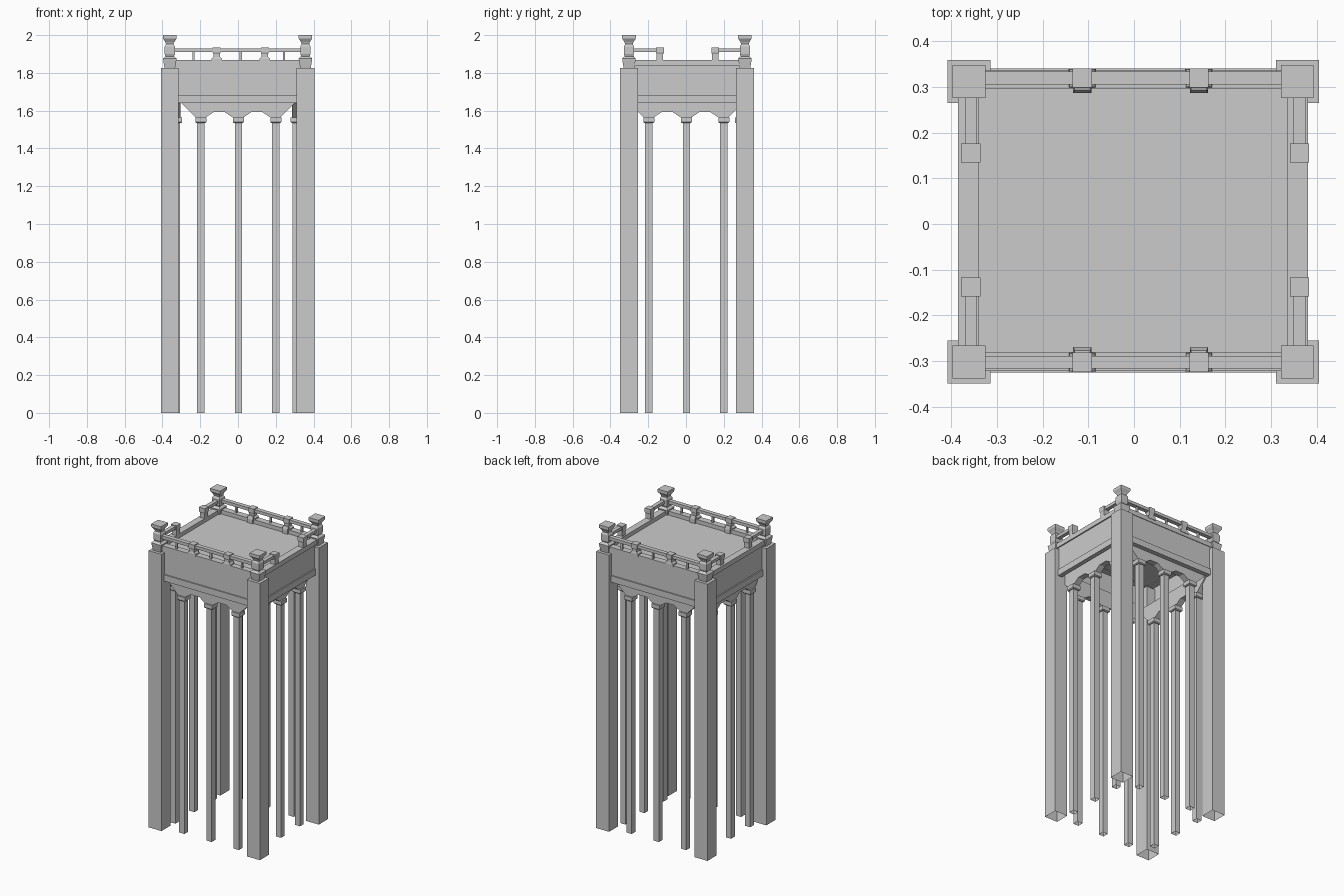
import bpy, bmesh
from mathutils import Vector

cube = bpy.data.objects.get("Cube")
if cube:
    bpy.data.objects.remove(cube)

stone = bpy.data.materials.new("grey_stone")
stone.use_nodes = True
GREY = (0.6, 0.6, 0.6, 1)
stone.diffuse_color = GREY
stone.node_tree.nodes["Principled BSDF"].inputs["Base Color"].default_value = GREY


def finish(name, bm):
    bmesh.ops.recalc_face_normals(bm, faces=bm.faces)
    mesh = bpy.data.meshes.new(name)
    bm.to_mesh(mesh)
    bm.free()
    mesh.materials.append(stone)
    ob = bpy.data.objects.new(name, mesh)
    bpy.context.collection.objects.link(ob)
    return ob


def stack(name, x, y, rings, open_bottom=False):
    """Square turned shape: rings are (height, half x, half y)."""
    bm = bmesh.new()
    loops = []
    for z, hx, hy in rings:
        loops.append([bm.verts.new((x + sx * hx, y + sy * hy, z))
                      for sx, sy in ((-1, -1), (1, -1), (1, 1), (-1, 1))])
    for low, high in zip(loops, loops[1:]):
        for i in range(4):
            j = (i + 1) % 4
            bm.faces.new((low[i], low[j], high[j], high[i]))
    bm.faces.new(loops[-1])
    bm.normal_update()
    bottom = None if open_bottom else bm.faces.new(loops[0][::-1])
    return finish(name, bm)


def box(name, x, y, z, open_bottom=False):
    """Box from (low, high) pairs on each axis."""
    hx, hy = (x[1] - x[0]) / 2, (y[1] - y[0]) / 2
    return stack(name, sum(x) / 2, sum(y) / 2,
                 [(z[0], hx, hy), (z[1], hx, hy)], open_bottom)


def valance(name, along_x, offset, thick=0.04):
    """Flat board with chamfered arches cut into its lower edge."""
    half = [(0.03, 1.565), (0.07, 1.592), (0.13, 1.592), (0.17, 1.565),
            (0.225, 1.565), (0.3, 1.64), (0.3, 1.68)]
    outline = [(-t, z) for t, z in reversed(half)] + half
    bm = bmesh.new()
    side = offset - thick / 2
    verts = [bm.verts.new((t, side, z) if along_x else (side, t, z)) for t, z in outline]
    face = bm.faces.new(verts)
    new = bmesh.ops.extrude_face_region(bm, geom=[face])["geom"]
    move = Vector((0, thick, 0)) if along_x else Vector((thick, 0, 0))
    bmesh.ops.translate(bm, vec=move, verts=[v for v in new if isinstance(v, bmesh.types.BMVert)])
    return finish(name, bm)


# Outer limits of the upper room
X0, X1, Y0, Y1 = -0.385, 0.381, -0.325, 0.34
DECK, CURB = 1.842, 1.868

# Room shell, open below
box("room_walls", (X0 + 0.008, X1 - 0.008), (Y0 + 0.008, Y1 - 0.008), (1.645, DECK), True)

# Ledge around the foot of the walls and curb around the deck
for label, width, z in (("ledge", 0.03, (1.64, 1.682)), ("curb", 0.045, (DECK - 0.005, CURB))):
    inset = 0.004 if label == "curb" else 0
    box("front_" + label, (X0, X1), (Y0 + inset, Y0 + width), z)
    box("back_" + label, (X0, X1), (Y1 - width, Y1 - inset), z)
    box("right_" + label, (X0, X0 + width), (Y0 + width, Y1 - width), z)
    box("left_" + label, (X1 - width, X1), (Y0 + width, Y1 - width), z)

# Corner posts with a capped finial on each
finial = [(1.82, 0.027), (1.862, 0.034), (1.876, 0.036), (1.888, 0.022), (1.9, 0.027),
          (1.94, 0.027), (1.952, 0.02), (1.964, 0.024), (1.982, 0.036), (2.0, 0.036)]
for sx, side in ((-1, "right"), (1, "left")):
    for sy, end in ((-1, "front"), (1, "back")):
        x, y = -0.002 + sx * 0.359, 0.005 + sy * 0.307
        stack(f"{end}_{side}_post", x, y,
              [(0, 0.047, 0.047), (1.825, 0.047, 0.047)], True)
        stack(f"{end}_{side}_finial", x, y, [(z, h, h) for z, h in finial])

# Slim columns with capitals, three under each arched board
BOARDS = (("front", True, -0.285), ("back", True, 0.288),
          ("right", False, -0.325), ("left", False, 0.307))
for side, along_x, offset in BOARDS:
    valance(side + "_valance", along_x, offset)
    for t in (-0.197, 0.002, 0.2):
        x, y = (t, offset) if along_x else (offset, t)
        stack(side + "_column", x, y, [(0, 0.019, 0.019), (1.54, 0.019, 0.019)], True)
        stack(side + "_capital", x, y,
              [(1.535, 0.024, 0.024), (1.54, 0.029, 0.029), (1.565, 0.029, 0.029)])

# Long railings with flared newels and thin balusters
RAIL = (1.91, 1.93)
for side, y in (("front", -0.3025), ("back", 0.319)):
    box(side + "_rail", (-0.345, 0.345), (y - 0.014, y + 0.014), RAIL)
    for x in (-0.113, 0.142):
        stack(side + "_newel", x, y,
              [(CURB - 0.01, 0.03, 0.02), (CURB + 0.006, 0.028, 0.02), (1.885, 0.017, 0.017),
               (1.9, 0.017, 0.017), (1.908, 0.021, 0.021), (1.935, 0.021, 0.021)])
        inward = 0.024 if y < 0 else -0.024
        stack(side + "_newel_foot", x, y + inward,
              [(DECK, 0.02, 0.009), (CURB, 0.02, 0.009), (1.89, 0.017, 0.002)])
    for x in (-0.235, 0.015, 0.243):
        box(side + "_baluster", (x - 0.006, x + 0.006), (y - 0.006, y + 0.006), (CURB, RAIL[0]))

# Short side railings, leaving a gap in the middle
for side, x in (("right", -0.357), ("left", 0.362)):
    for y, end in ((-0.138, -0.285), (0.155, 0.295)):
        box(side + "_rail", (x - 0.013, x + 0.013), (min(y, end), max(y, end)), RAIL)
        stack(side + "_newel", x, y,
              [(CURB - 0.01, 0.017, 0.017), (1.9, 0.017, 0.017),
               (1.908, 0.021, 0.021), (1.935, 0.021, 0.021)])
